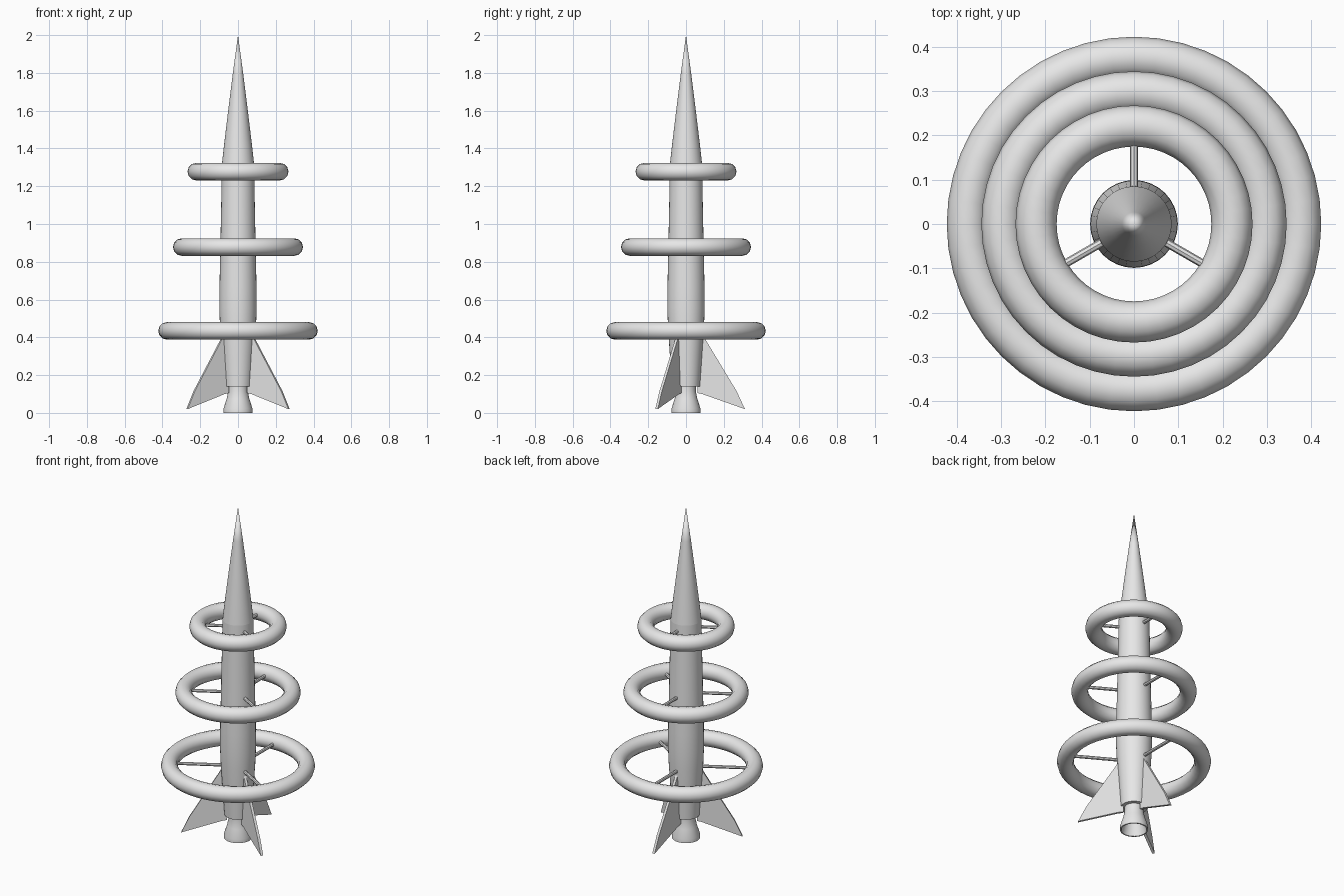
import bpy, bmesh, math
from mathutils import Matrix

if "Cube" in bpy.data.objects:
    bpy.data.objects.remove(bpy.data.objects["Cube"])

grey = bpy.data.materials.new("plain_grey")
grey.diffuse_color = (0.8, 0.8, 0.8, 1)
grey.use_nodes = True
grey.node_tree.nodes["Principled BSDF"].inputs["Base Color"].default_value = grey.diffuse_color


def finish(name, bm, smooth=True):
    bmesh.ops.recalc_face_normals(bm, faces=bm.faces)
    me = bpy.data.meshes.new(name)
    bm.to_mesh(me)
    bm.free()
    ob = bpy.data.objects.new(name, me)
    bpy.context.collection.objects.link(ob)
    me.materials.append(grey)
    if smooth:
        bpy.ops.object.select_all(action='DESELECT')
        ob.select_set(True)
        bpy.context.view_layer.objects.active = ob
        bpy.ops.object.shade_smooth_by_angle(angle=math.radians(35))
    return ob


def lathe(name, profile, sides=32):
    """Revolve (radius, z) points around the z axis."""
    bm = bmesh.new()
    vs = [bm.verts.new((r, 0, z)) for r, z in profile]
    es = [bm.edges.new(p) for p in zip(vs, vs[1:])]
    bmesh.ops.spin(bm, geom=vs + es, cent=(0, 0, 0), axis=(0, 0, 1),
                   angle=2 * math.pi, steps=sides, use_duplicate=False)
    bmesh.ops.remove_doubles(bm, verts=bm.verts, dist=1e-5)
    return finish(name, bm)


# Hull and nose
lathe("hull", [(0, 0.14), (0.074, 0.14), (0.085, 0.30), (0.095, 0.45), (0.099, 0.55),
               (0.098, 0.67), (0.093, 0.90), (0.088, 1.15), (0.085, 1.32), (0, 1.32)])
lathe("nose_cone", [(0.085, 1.32), (0.075, 1.41), (0.052, 1.60), (0.027, 1.80), (0, 2.0)])

# Hollow engine bell
lathe("engine_bell", [(0.052, 0.145), (0.052, 0.115), (0.060, 0.075), (0.077, 0.022), (0.077, 0),
                      (0.070, 0), (0.053, 0.07), (0.040, 0.11), (0, 0.11)])

ANGLES = [math.radians(a) for a in (90, 210, 330)]

# Rings, each carried by three struts
for label, z, major in (("lower", 0.434, 0.376), ("middle", 0.878, 0.298), ("upper", 1.277, 0.221)):
    bpy.ops.mesh.primitive_torus_add(location=(0, 0, z), major_radius=major, minor_radius=0.0465,
                                     major_segments=48, minor_segments=12)
    ring = bpy.context.object
    ring.name = label + "_ring"
    ring.data.materials.append(grey)
    bpy.ops.object.shade_smooth_by_angle(angle=math.radians(35))
    bm = bmesh.new()
    inner = 0.07
    for a in ANGLES:
        m = (Matrix.Translation((0, 0, z)) @ Matrix.Rotation(a, 4, 'Z')
             @ Matrix.Translation(((inner + major) / 2, 0, 0)) @ Matrix.Rotation(math.pi / 2, 4, 'Y'))
        bmesh.ops.create_cone(bm, cap_ends=True, segments=8, radius1=0.0095, radius2=0.0095,
                              depth=major - inner, matrix=m)
    finish(label + "_struts", bm)

# Swept fins
FIN = [(0.06, 0.105), (0.085, 0.10), (0.312, 0.02), (0.268, 0.115), (0.105, 0.385), (0.08, 0.43), (0.06, 0.43)]
for i, a in enumerate(ANGLES):
    bm = bmesh.new()
    t = 0.0075
    face = bm.faces.new([bm.verts.new((r, -t, z)) for r, z in FIN])
    ext = bmesh.ops.extrude_face_region(bm, geom=[face])
    bmesh.ops.translate(bm, vec=(0, 2 * t, 0),
                        verts=[v for v in ext["geom"] if isinstance(v, bmesh.types.BMVert)])
    bmesh.ops.rotate(bm, verts=bm.verts, cent=(0, 0, 0), matrix=Matrix.Rotation(a, 3, 'Z'))
    finish("fin_%d" % (i + 1), bm, smooth=False)
